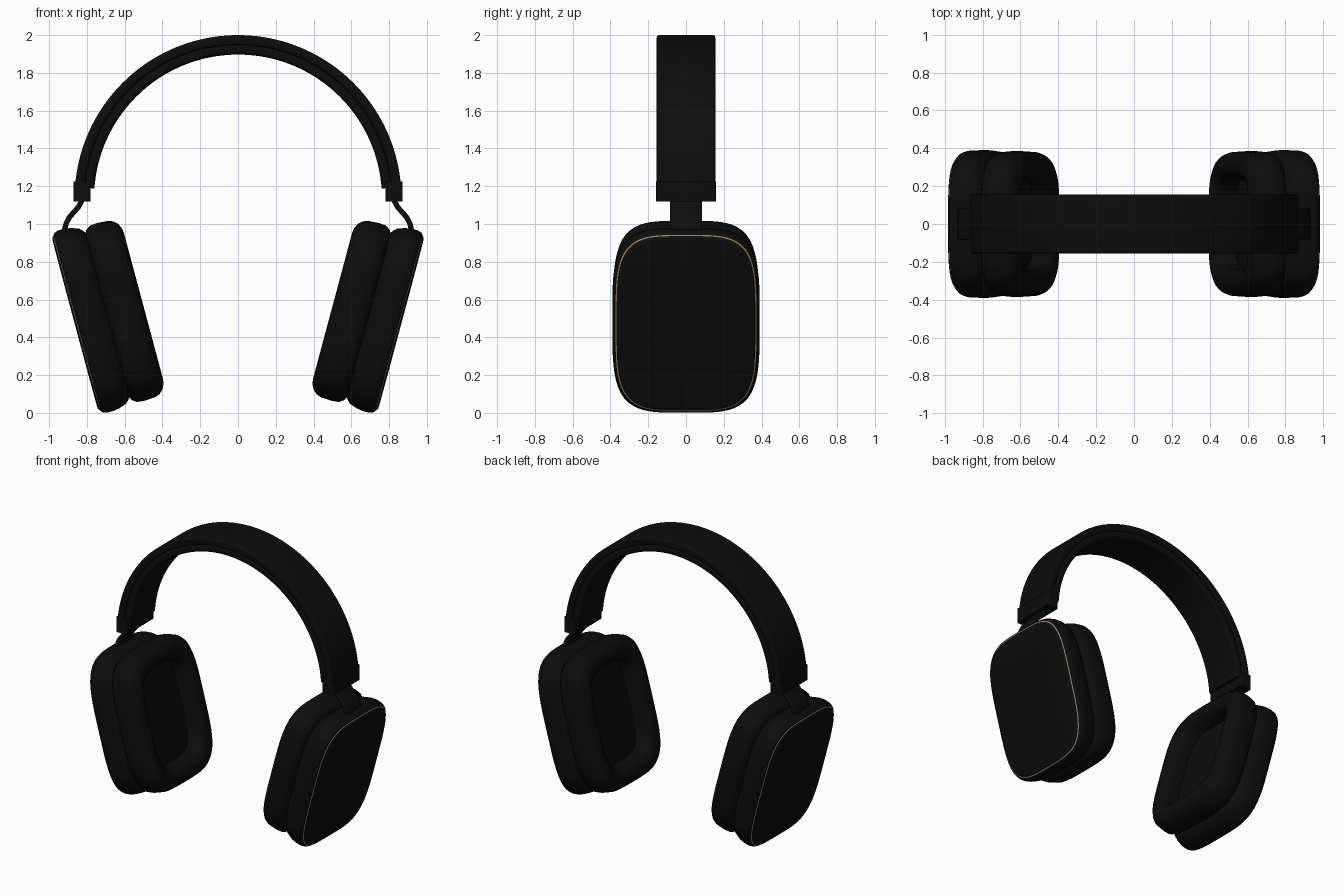
import bpy, bmesh, math
from mathutils import Vector

cube = bpy.data.objects.get("Cube")
if cube:
    bpy.data.objects.remove(cube, do_unlink=True)


def material(name, color):
    m = bpy.data.materials.new(name)
    m.use_nodes = True
    m.diffuse_color = (*color, 1)
    bsdf = m.node_tree.nodes["Principled BSDF"]
    bsdf.inputs["Base Color"].default_value = (*color, 1)
    bsdf.inputs["Roughness"].default_value = 0.6
    return m


BLACK = material("matte black", (0.004, 0.004, 0.004))
GOLD = material("gold trim", (0.30, 0.22, 0.12))


def loft(name, rings, mats=(BLACK,), trim_rows=(), mirror=False, angle=35):
    """Skin a list of point rings, cap both ends, optionally mirror in x."""
    bm = bmesh.new()
    rows = [[bm.verts.new(p) for p in ring] for ring in rings]
    count = len(rows[0])
    for i, (a, b) in enumerate(zip(rows, rows[1:])):
        for j in range(count):
            k = (j + 1) % count
            face = bm.faces.new((a[j], a[k], b[k], b[j]))
            face.material_index = 1 if i in trim_rows else 0
    bm.faces.new(rows[0])
    bm.faces.new(rows[-1])
    bmesh.ops.recalc_face_normals(bm, faces=bm.faces)
    mesh = bpy.data.meshes.new(name)
    bm.to_mesh(mesh)
    bm.free()
    for m in mats:
        mesh.materials.append(m)
    obj = bpy.data.objects.new(name, mesh)
    bpy.context.collection.objects.link(obj)
    bpy.ops.object.select_all(action="DESELECT")
    obj.select_set(True)
    bpy.context.view_layer.objects.active = obj
    bpy.ops.object.shade_smooth_by_angle(angle=math.radians(angle))
    if mirror:
        mod = obj.modifiers.new("mirror", "MIRROR")
        mod.use_mirror_merge = False
    return obj


def rounded_section(half_y, half_t, r, steps=5):
    """Rounded rectangle as (y, thickness) pairs."""
    pts = []
    for q, (sy, st) in enumerate(((1, 1), (-1, 1), (-1, -1), (1, -1))):
        for s in range(steps + 1):
            a = math.pi / 2 * (q + s / steps)
            pts.append((sy * (half_y - r) + r * math.cos(a),
                        st * (half_t - r) + r * math.sin(a)))
    return pts


def sweep(name, path, section, **kw):
    """Sweep a section along a path of (x, z) points."""
    rings = []
    for i, (x, z) in enumerate(path):
        p, q = path[max(i - 1, 0)], path[min(i + 1, len(path) - 1)]
        t = Vector((q[0] - p[0], q[1] - p[1])).normalized()
        rings.append([(x + w * t.y, y, z - w * t.x) for y, w in section])
    return loft(name, rings, **kw)


def arc(radius, start, steps=80):
    """Headband arc, from +x over the top to -x."""
    out = []
    for i in range(steps + 1):
        a = math.radians(start + (180 - 2 * start) * i / steps)
        out.append((radius * math.cos(a), 1.135 + radius * math.sin(a)))
    return out


TILT = math.radians(15)


def cup_ring(depth, half_y, half_v, center, power=4, count=96):
    """Squarish oval ring in the tilted plane of the +x ear cup."""
    ring = []
    for i in range(count):
        a = 2 * math.pi * i / count
        c, s = math.cos(a), math.sin(a)
        r = (abs(c) ** power + abs(s) ** power) ** (-1 / power)
        v = center + half_v * r * s
        ring.append((-depth * math.cos(TILT) + v * math.sin(TILT), half_y * r * c,
                     depth * math.sin(TILT) + v * math.cos(TILT)))
    return ring


# Headband: outer shell and inner cushion
sweep("headband_shell", arc(0.839, 0), rounded_section(0.155, 0.026, 0.014))
sweep("headband_cushion", arc(0.789, 4), rounded_section(0.15, 0.027, 0.02))

# Sleeves at the band ends
sweep("band_sleeves", [(0.826, 1.12), (0.826, 1.225)],
      rounded_section(0.158, 0.044, 0.012), mirror=True)

# Curved arms from sleeves to cups
sweep("cup_arms", [(0.826, 1.16), (0.829, 1.12), (0.846, 1.088), (0.87, 1.062),
                   (0.893, 1.035), (0.91, 1.003), (0.919, 0.965), (0.922, 0.91)],
      rounded_section(0.085, 0.014, 0.01), mirror=True)

# Ear cup shells with a thin trim line around the outer plate: (depth, inset)
shell = [(-0.50, 0.10), (-0.525, 0.06), (-0.545, 0.035), (-0.56, 0.02),
         (-0.60, 0.006), (-0.64, 0), (-0.672, 0.001), (-0.69, 0.007),
         (-0.70, 0.017), (-0.703, 0.023), (-0.709, 0.029), (-0.712, 0.04),
         (-0.713, 0.2)]
loft("ear_cup_shells", [cup_ring(d, 0.39 - i, 0.5 - i, 0.68) for d, i in shell],
     mats=(BLACK, GOLD), trim_rows=(8,), mirror=True)

# Ear cushions with a recessed opening
cushion = [(-0.545, 0.06), (-0.525, 0.02), (-0.50, 0.004), (-0.46, 0),
           (-0.40, 0.004), (-0.375, 0.014), (-0.355, 0.032), (-0.341, 0.06),
           (-0.337, 0.085), (-0.343, 0.11), (-0.36, 0.132), (-0.39, 0.147),
           (-0.46, 0.15)]
loft("ear_cushions", [cup_ring(d, 0.385 - i, 0.487 - i, 0.677) for d, i in cushion],
     mirror=True, angle=50)
